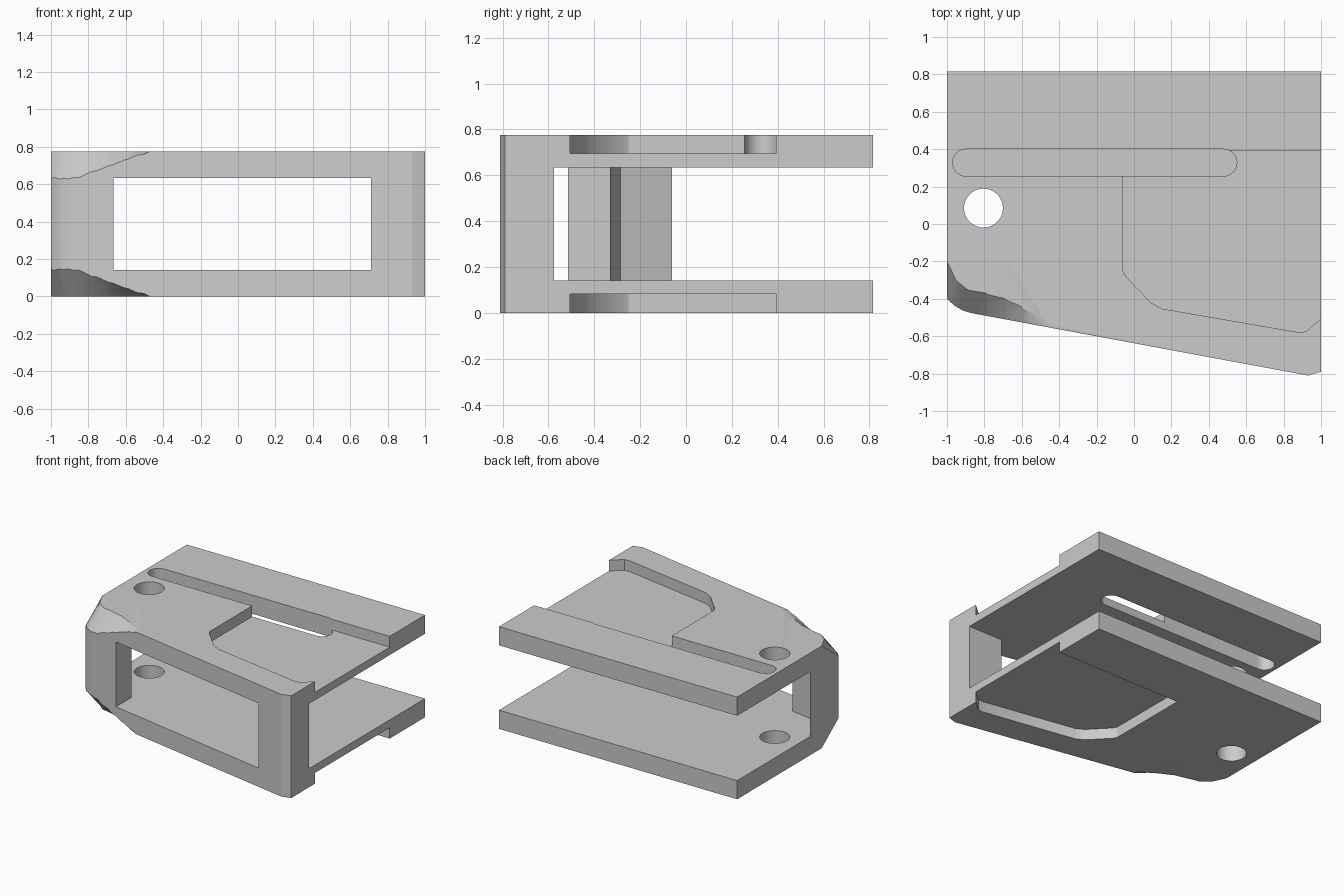
import bpy, bmesh, math
from mathutils import Vector

if "Cube" in bpy.data.objects:
    bpy.data.objects.remove(bpy.data.objects["Cube"], do_unlink=True)

HEIGHT = 0.776
PLATE = 0.142
RECESS = 0.082

grey = bpy.data.materials.new("plain_grey")
grey.use_nodes = True
grey.diffuse_color = (0.6, 0.6, 0.6, 1)
grey.node_tree.nodes["Principled BSDF"].inputs["Base Color"].default_value = (0.6, 0.6, 0.6, 1)


def loft(name, rings):
    """Closed solid through a list of equal-length rings of points."""
    bm = bmesh.new()
    vs = [[bm.verts.new(p) for p in ring] for ring in rings]
    n = len(rings[0])
    for a, b in zip(vs, vs[1:]):
        for i in range(n):
            j = (i + 1) % n
            bm.faces.new((a[i], a[j], b[j], b[i]))
    bm.faces.new(vs[0][::-1])
    bm.faces.new(vs[-1])
    bmesh.ops.recalc_face_normals(bm, faces=bm.faces)
    mesh = bpy.data.meshes.new(name)
    bm.to_mesh(mesh)
    bm.free()
    mesh.materials.append(grey)
    ob = bpy.data.objects.new(name, mesh)
    bpy.context.collection.objects.link(ob)
    return ob


def prism(name, outline, z0, z1):
    return loft(name, [[(x, y, z) for x, y in outline] for z in (z0, z1)])


def arc(cx, cy, r, start, end, steps):
    return [(cx + r * math.cos(math.radians(start + (end - start) * i / steps)),
             cy + r * math.sin(math.radians(start + (end - start) * i / steps)))
            for i in range(steps + 1)]


# Bracket block with a slanted front
body = prism("bracket_body", [
    (-1, 0.815), (1, 0.815), (1, -0.79), (0.93, -0.81), (-0.86, -0.478),
    (-0.91, -0.465), (-0.96, -0.437), (-1, -0.4)], 0, HEIGHT)

cutters = []

# Space between the plates, joined with the front window
cutters.append(prism("gap_cutter", [
    (1.1, -0.575), (0.71, -0.575), (0.71, -1), (-0.665, -1), (-0.665, -0.33),
    (-0.91, -0.285), (-1, -0.06), (-1.1, 0.19), (-1.1, 1), (1.1, 1)],
    PLATE, HEIGHT - PLATE))

# Shallow recess on both outer faces
recess = [(-0.06, 0.392), (-0.06, -0.25), (-0.045, -0.28), (0.09, -0.42),
          (0.15, -0.453), (0.88, -0.579), (0.92, -0.575), (1, -0.505),
          (1.1, -0.405), (1.1, 0.392)]
cutters.append(prism("top_recess_cutter", recess, HEIGHT - RECESS, 1))
cutters.append(prism("bottom_recess_cutter", recess, -0.2, RECESS))

# Long slot through the top plate
r = 0.072
cutters.append(prism("slot_cutter",
                     arc(0.55 - r, 0.328, r, -90, 90, 16)
                     + arc(-0.97 + r, 0.328, r, 90, 270, 16),
                     HEIGHT / 2, 1))

# Round hole through both plates
cutters.append(prism("hole_cutter", arc(-0.805, 0.085, 0.104, 0, 352.5, 47), -0.2, 1))

# Curved scoops on the front corner, top and bottom
upper = [(-0.46, -0.54), (-0.53, -0.492), (-0.6, -0.447), (-0.68, -0.408),
         (-0.78, -0.378), (-0.88, -0.355), (-0.94, -0.31), (-1, -0.2), (-1.05, -0.11)]
lower = [(-0.463, -0.56, 0.783), (-0.54, -0.54, 0.754), (-0.61, -0.526, 0.728),
         (-0.69, -0.51, 0.7), (-0.78, -0.495, 0.667), (-0.87, -0.477, 0.635),
         (-0.95, -0.445, 0.626), (-1, -0.4, 0.625), (-1.05, -0.35, 0.62)]
rings = []
for (x, y), low in zip(upper, lower):
    top, low = Vector((x, y, HEIGHT)), Vector(low)
    step = (low - top) * 0.3
    a, b = top - step, low + step
    lid = HEIGHT + 0.1
    rings.append([(a.x, a.y, lid), a, b, (b.x, b.y, lid)])
cutters.append(loft("top_scoop_cutter", rings))
cutters.append(loft("bottom_scoop_cutter",
                    [[(p[0], p[1], HEIGHT - p[2]) for p in ring] for ring in rings]))

# Cut everything out, then drop the cutters
for cutter in cutters:
    cutter.hide_render = True
    mod = body.modifiers.new(cutter.name, "BOOLEAN")
    mod.operation = "DIFFERENCE"
    mod.solver = "EXACT"
    mod.object = cutter
bpy.ops.object.select_all(action="DESELECT")
body.select_set(True)
bpy.context.view_layer.objects.active = body
for mod in list(body.modifiers):
    bpy.ops.object.modifier_apply(modifier=mod.name)
for cutter in cutters:
    bpy.data.objects.remove(cutter, do_unlink=True)
bpy.ops.object.shade_smooth_by_angle(angle=math.radians(25))
